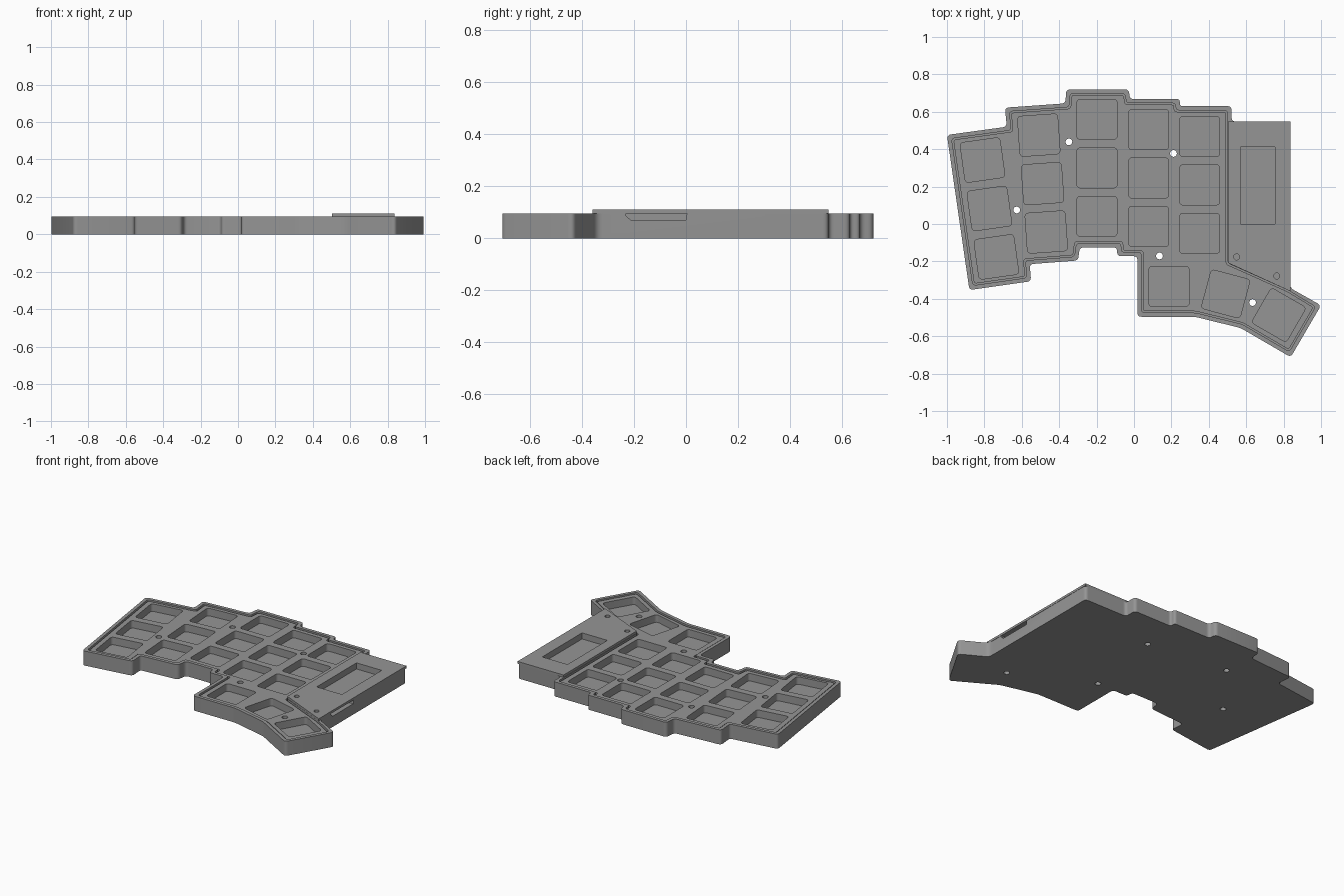
import bpy, bmesh, math
from mathutils import Vector, Matrix

if "Cube" in bpy.data.objects:
    bpy.data.objects.remove(bpy.data.objects["Cube"])

grey = bpy.data.materials.new("grey plastic")
grey.diffuse_color = (0.30, 0.30, 0.30, 1)
grey.use_nodes = True
grey.node_tree.nodes["Principled BSDF"].inputs["Base Color"].default_value = grey.diffuse_color


def offset(pts, d):
    """Inset a clockwise outline by d."""
    out, n = [], len(pts)
    for i in range(n):
        a, b, c = (Vector(pts[(i + k) % n]) for k in (-1, 0, 1))
        u, v = (b - a).normalized(), (c - b).normalized()
        nu, nv = Vector((u.y, -u.x)), Vector((v.y, -v.x))
        out.append(b + (nu + nv) * d / (1 + nu.dot(nv)))
    return out


def rounded(pts, r, seg=5):
    """Replace each corner by a small arc."""
    out, n = [], len(pts)
    for i in range(n):
        a, b, c = (Vector(pts[(i + k) % n]) for k in (-1, 0, 1))
        t = min(r, (a - b).length * 0.45, (c - b).length * 0.45)
        p, q = b + (a - b).normalized() * t, b + (c - b).normalized() * t
        for k in range(seg + 1):
            s = k / seg
            out.append(p * (1 - s) ** 2 + b * 2 * s * (1 - s) + q * s * s)
    return out


def add_prism(bm, pts, z0, z1):
    low = [bm.verts.new((p[0], p[1], z0)) for p in pts]
    high = [bm.verts.new((p[0], p[1], z1)) for p in pts]
    faces = [bm.faces.new(low), bm.faces.new(high)]
    n = len(pts)
    for i in range(n):
        j = (i + 1) % n
        faces.append(bm.faces.new((low[i], low[j], high[j], high[i])))
    bmesh.ops.recalc_face_normals(bm, faces=faces)


def make(name, prisms):
    bm = bmesh.new()
    for pts, z0, z1 in prisms:
        add_prism(bm, pts, z0, z1)
    mesh = bpy.data.meshes.new(name)
    bm.to_mesh(mesh)
    bm.free()
    mesh.materials.append(grey)
    obj = bpy.data.objects.new(name, mesh)
    bpy.context.collection.objects.link(obj)
    return obj


def cut(obj, cutter):
    mod = obj.modifiers.new("cut", 'BOOLEAN')
    mod.operation, mod.solver, mod.object = 'DIFFERENCE', 'EXACT', cutter
    bpy.context.view_layer.update()
    dg = bpy.context.evaluated_depsgraph_get()
    mesh = bpy.data.meshes.new_from_object(obj.evaluated_get(dg))
    obj.modifiers.clear()
    obj.data = mesh
    bpy.data.objects.remove(cutter)


def smooth(obj):
    for p in obj.data.polygons:
        p.use_smooth = True
    obj.data.set_sharp_from_angle(angle=math.radians(30))


def rect(x0, x1, y0, y1):
    return [(x0, y0), (x0, y1), (x1, y1), (x1, y0)]


def circle(x, y, r, n=20):
    return [(x + r * math.cos(math.tau * i / n), y + r * math.sin(math.tau * i / n))
            for i in range(n)]


def key_hole(x, y, angle):
    rot = Matrix.Rotation(math.radians(angle), 2)
    h = 0.107
    return rounded([rot @ Vector(p) + Vector((x, y)) for p in rect(-h, h, -h, h)], 0.02, 4)


# Outlines, clockwise from the far left corner
back = [(-1.0, 0.476), (-0.68, 0.52), (-0.69, 0.622), (-0.367, 0.645), (-0.362, 0.72),
        (-0.028, 0.72), (-0.022, 0.668), (0.245, 0.668), (0.245, 0.63), (0.522, 0.63)]
front = [(1.0, -0.435), (0.838, -0.712), (0.57, -0.556), (0.325, -0.496),
         (0.018, -0.496), (0.018, -0.172), (-0.09, -0.172), (-0.09, -0.125),
         (-0.29, -0.125), (-0.299, -0.195), (-0.558, -0.215), (-0.55, -0.306),
         (-0.88, -0.353)]
case_outline = back + [(0.522, 0.548), (0.835, 0.548), (0.835, -0.342)] + front
key_area = back + [(0.522, -0.195), (0.835, -0.335)] + front

holes = [circle(x, y, 0.018) for x, y in
         ((-0.348, 0.439), (0.211, 0.377), (-0.627, 0.075), (0.136, -0.171), (0.634, -0.42))]
window = rect(0.57, 0.753, 0.0, 0.412)
screws = [circle(x, y, 0.016) for x, y in ((0.549, -0.176), (0.763, -0.278))]

# Case with tray, screen recess and screw holes
FLOOR = 0.04
case = make("case", [(rounded(case_outline, 0.022), 0, 0.095)])
cut(case, make("tray_cutter", [(rounded(offset(key_area, 0.022), 0.018), FLOOR, 0.2)]))
cut(case, make("hole_cutter", [(h, -0.1, 0.2) for h in holes]
               + [(p, 0.07, 0.2) for p in [window] + screws]))

# Port slot in the right wall, profile in y and z
slot = make("slot_cutter", [([(-0.23, 0.1), (-0.23, 0.086), (-0.212, 0.07),
                              (0.0, 0.07), (0.004, 0.1)], 0.77, 0.9)])
slot.data.transform(Matrix(((0, 0, 1, 0), (1, 0, 0, 0), (0, 1, 0, 0), (0, 0, 0, 1))))
cut(case, slot)
smooth(case)

# Key plate with switch openings
keys = []
for x, y, dx, angle in ((-0.81, 0.342, 0.037, 8), (-0.509, 0.475, 0.02, 4),
                        (-0.198, 0.559, 0, 0), (0.078, 0.505, 0, 0), (0.351, 0.468, 0, 0)):
    keys += [key_hole(x + dx * i, y - 0.259 * i, angle) for i in range(3)]
keys += [key_hole(0.187, -0.334, 0), key_hole(0.49, -0.374, -15), key_hole(0.774, -0.487, -30)]
plate = make("key_plate", [(rounded(offset(key_area, 0.03), 0.015), FLOOR, 0.089)])
cut(plate, make("key_cutter", [(p, 0, 0.2) for p in keys + holes]))
smooth(plate)

# Raised cover over the electronics
cover = make("screen_cover", [([(0.503, 0.548), (0.837, 0.548), (0.837, -0.36),
                                (0.503, -0.208)], 0.095, 0.11)])
cut(cover, make("window_cutter", [(p, 0, 0.2) for p in [window] + screws]))
smooth(cover)
